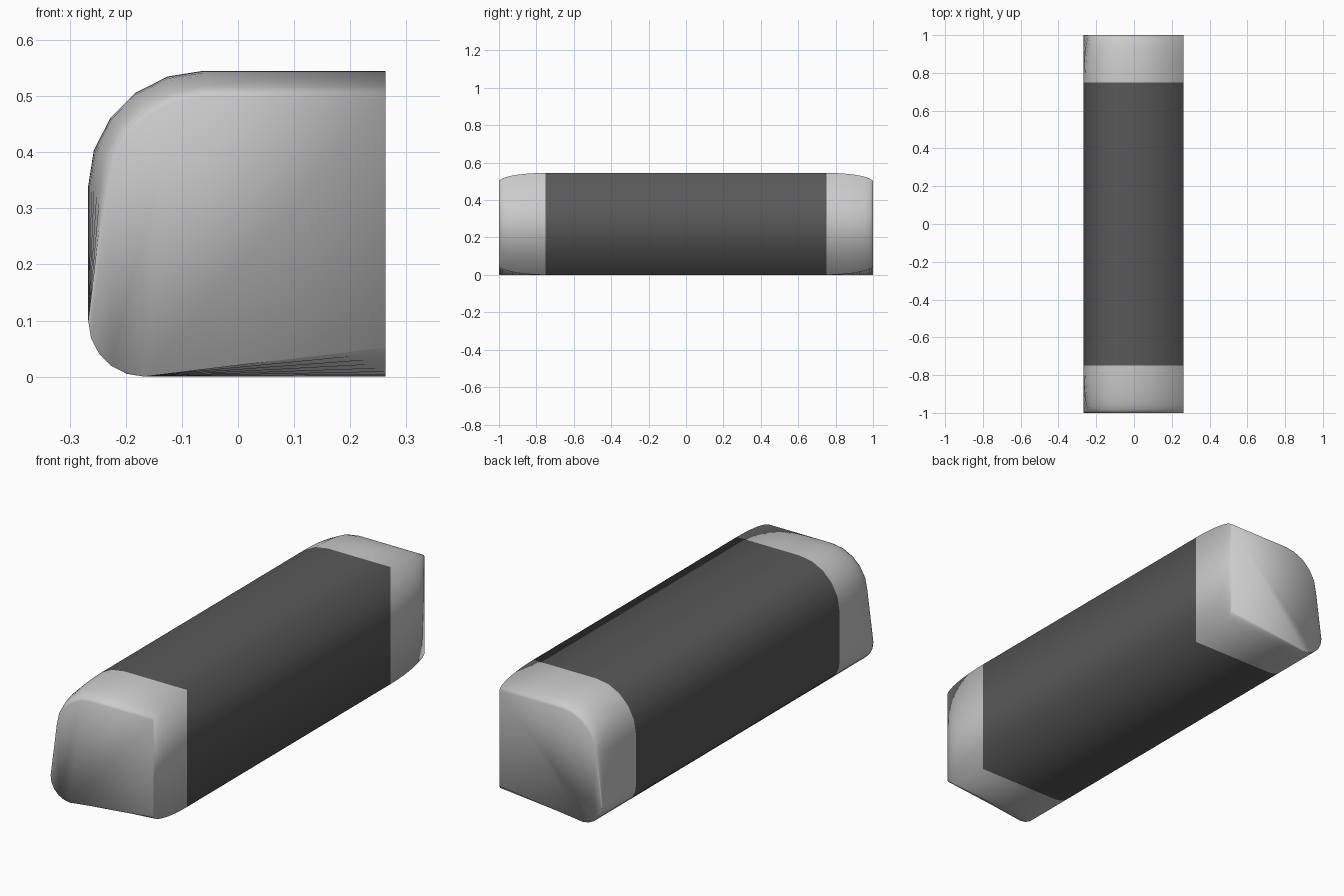
import bpy, bmesh, math

if "Cube" in bpy.data.objects:
    bpy.data.objects.remove(bpy.data.objects["Cube"])

# cross-section (x, z) and how far each point moves in (dx, dz) at the very ends
BEVEL = 0.047
profile = [((0.263, 0.0), (0, 0.052)), ((0.263, 0.545), (0, -BEVEL))]
for i in range(6):                      # large upper round
    a = math.radians(90 + 18 * i)
    c, s = math.cos(a), math.sin(a)
    profile.append(((-0.062 + 0.205 * c, 0.34 + 0.205 * s),
                    (-BEVEL * c * (1 - 0.05 * i), -BEVEL * s)))
for i in range(6):                      # small lower round, runs straight to the ends
    a = math.radians(180 + 18 * i)
    profile.append(((-0.167 + 0.1 * math.cos(a), 0.1 + 0.1 * math.sin(a)), (0, 0)))


def loft(name, stations, close_last):
    """Skin the profile through (y, inset fraction) stations."""
    bm = bmesh.new()
    rings = [[bm.verts.new((x + dx * f, y, z + dz * f)) for (x, z), (dx, dz) in profile]
             for y, f in stations]
    n = len(profile)
    for a, b in zip(rings, rings[1:]):
        for i in range(n):
            j = (i + 1) % n
            bm.faces.new((a[i], a[j], b[j], b[i]))
    # faces run profile order along +y; the order decides which way they look
    end = bm.faces.new(rings[-1]) if close_last else None
    bmesh.ops.recalc_face_normals(bm, faces=bm.faces)
    out = end.normal.y * stations[-1][0] if end else \
        max(bm.faces, key=lambda f: f.calc_center_median().x).normal.x
    if out < 0:
        bmesh.ops.reverse_faces(bm, faces=bm.faces)
    for f in bm.faces:
        f.smooth = True
    me = bpy.data.meshes.new(name)
    bm.to_mesh(me)
    bm.free()
    ob = bpy.data.objects.new(name, me)
    bpy.context.collection.objects.link(ob)
    return ob


# dark middle
body = loft("padded_body", [(-0.75, 0), (0.75, 0)], False)
mat = bpy.data.materials.new("dark_grey")
mat.diffuse_color = (0.1, 0.1, 0.1, 1)
mat.use_nodes = True
mat.node_tree.nodes["Principled BSDF"].inputs["Base Color"].default_value = mat.diffuse_color
body.data.materials.append(mat)

# light rounded end caps
for name, side in (("front_end_cap", -1), ("back_end_cap", 1)):
    angles = [math.radians(90 * k / 8) for k in range(9)]
    loft(name, [(side * (0.75 + 0.25 * math.sin(t)), 1 - math.cos(t)) for t in angles], True)
